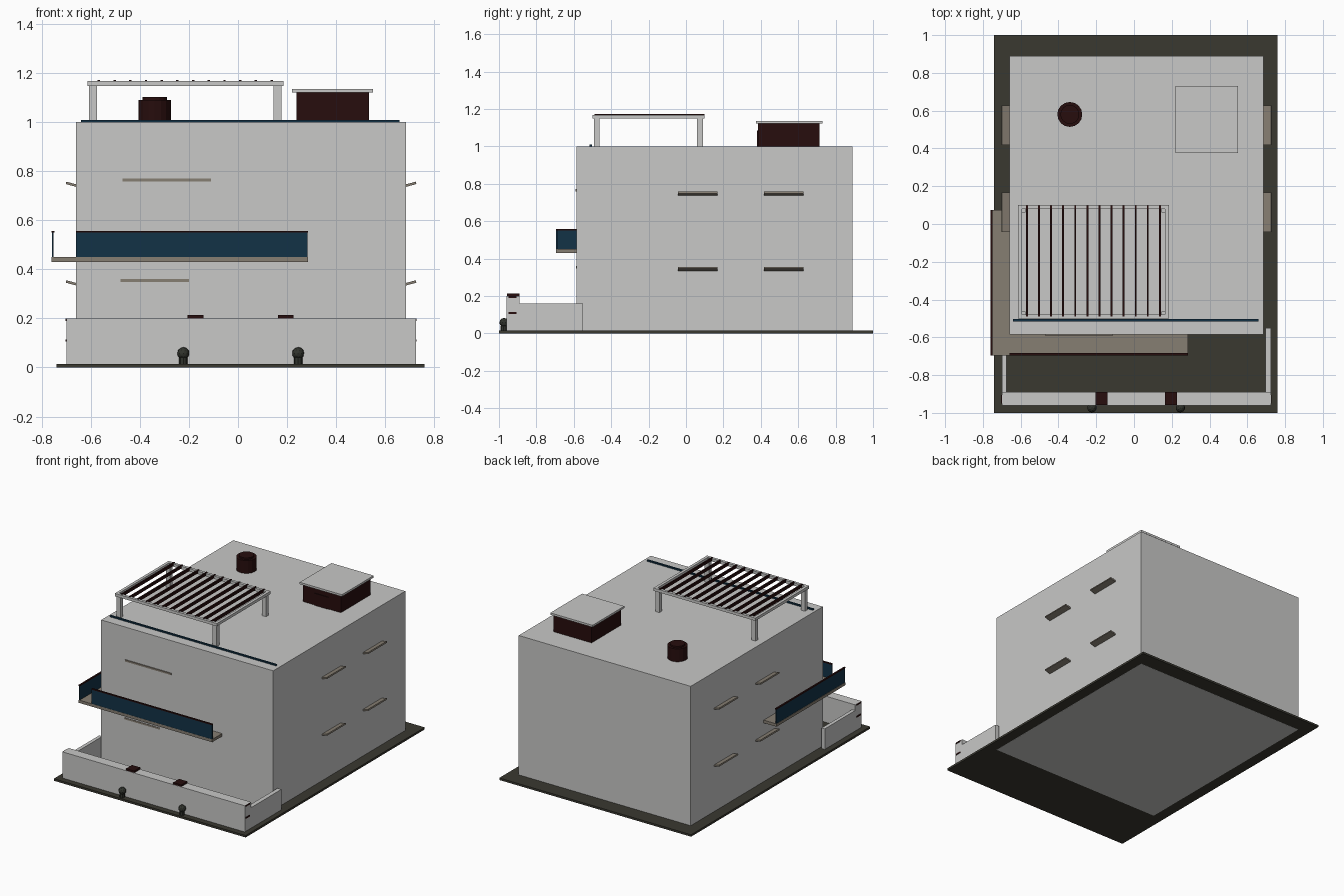
import bpy
import math

cube = bpy.data.objects.get("Cube")
if cube:
    bpy.data.objects.remove(cube, do_unlink=True)


def material(name, r, g, b):
    m = bpy.data.materials.new(name)
    m.use_nodes = True
    m.diffuse_color = (r, g, b, 1)
    m.node_tree.nodes["Principled BSDF"].inputs["Base Color"].default_value = (r, g, b, 1)
    return m


WALL = material("pale grey plaster", 0.58, 0.58, 0.57)
STONE = material("taupe stone", 0.24, 0.21, 0.17)
GROUND = material("dark olive paving", 0.042, 0.04, 0.03)
MAROON = material("dark maroon", 0.02, 0.004, 0.004)
BLUE = material("deep blue panel", 0.006, 0.032, 0.062)
SHRUB = material("dark foliage", 0.03, 0.033, 0.026)


def box(name, mat, x, y, z, tilt=0):
    """Box from (min, max) pairs, optionally tilted about the y axis."""
    lo, hi = zip(x, y, z)
    centre = [(a + b) / 2 for a, b in zip(lo, hi)]
    bpy.ops.mesh.primitive_cube_add(size=1, location=centre, rotation=(0, tilt, 0))
    ob = bpy.context.object
    ob.name = name
    ob.scale = [b - a for a, b in zip(lo, hi)]
    ob.data.materials.append(mat)
    return ob


def cylinder(name, mat, x, y, z, radius, sides):
    bpy.ops.mesh.primitive_cylinder_add(vertices=sides, radius=radius, depth=z[1] - z[0],
                                        location=(x, y, sum(z) / 2))
    bpy.context.object.name = name
    bpy.context.object.data.materials.append(mat)


# Plot and house block
box("ground_slab", GROUND, (-0.74, 0.76), (-1, 1), (0.0005, 0.015))
box("house_body", WALL, (-0.66, 0.685), (-0.585, 0.89), (0, 1))

# Garden wall with end slots, gate caps and shrubs
box("front_garden_wall", WALL, (-0.70, 0.725), (-0.96, -0.89), (0.001, 0.2))
for side, x in (("right", (-0.70, -0.675)), ("left", (0.695, 0.725))):
    box(side + "_garden_wall", WALL, x, (-0.89, -0.55), (0.001, 0.16))
for side, x in (("right", -0.70), ("left", 0.725)):
    for z in (0.11, 0.195):
        box(side + "_wall_slot", MAROON, (x - 0.003, x + 0.003), (-0.95, -0.905), (z - 0.005, z + 0.005))
for x in (-0.173, 0.195):
    box("gate_cap", MAROON, (x - 0.032, x + 0.032), (-0.957, -0.89), (0.197, 0.213))
for x in (-0.223, 0.245):
    cylinder("shrub_stem", SHRUB, x, -0.975, (0.015, 0.04), 0.017, 8)
    bpy.ops.mesh.primitive_ico_sphere_add(subdivisions=2, radius=0.025, location=(x, -0.973, 0.058))
    bpy.context.object.name = "shrub"
    bpy.context.object.data.materials.append(SHRUB)

# Wraparound balcony: slabs, blue panels and rails
box("balcony_front_slab", STONE, (-0.76, 0.285), (-0.695, -0.585), (0.43, 0.45))
box("balcony_side_slab", STONE, (-0.76, -0.66), (-0.585, 0.075), (0.43, 0.45))
box("balcony_front_panel", BLUE, (-0.66, 0.283), (-0.694, -0.686), (0.45, 0.55))
box("balcony_side_panel", BLUE, (-0.758, -0.752), (-0.694, 0.073), (0.45, 0.55))
box("balcony_front_rail", MAROON, (-0.66, 0.285), (-0.696, -0.684), (0.55, 0.557))
box("balcony_side_rail", MAROON, (-0.76, -0.748), (-0.696, 0.075), (0.55, 0.557))

# Tilted window shades on both sides, thin shades on the front
for side, x, turn in (("right", -0.68, 1), ("left", 0.705, -1)):
    for y in (-0.042, 0.418):
        for z in (0.345, 0.747):
            box(side + "_window_shade", STONE, (x - 0.022, x + 0.022), (y, y + 0.21),
                (z - 0.005, z + 0.005), turn * math.radians(15))
box("upper_front_shade", STONE, (-0.47, -0.11), (-0.591, -0.58), (0.759, 0.771))
box("lower_front_shade", STONE, (-0.48, -0.20), (-0.588, -0.58), (0.348, 0.36))

# Roof edge strip
box("roof_edge_strip", BLUE, (-0.64, 0.658), (-0.515, -0.502), (1, 1.009))

# Pergola
for x in (-0.607, 0.145):
    for y in (-0.492, 0.06):
        box("pergola_post", WALL, (x, x + 0.032), (y, y + 0.03), (1, 1.15))
for y in (-0.5, 0.08):
    box("pergola_long_beam", WALL, (-0.613, 0.185), (y, y + 0.02), (1.148, 1.168))
for x in (-0.613, 0.165):
    box("pergola_short_beam", WALL, (x, x + 0.02), (-0.48, 0.08), (1.148, 1.168))
for i in range(12):
    x = -0.567 + i * 0.064
    box("pergola_slat", MAROON, (x - 0.005, x + 0.005), (-0.49, 0.098), (1.153, 1.173))

# Roof tank and stair hut
cylinder("roof_tank", MAROON, -0.34, 0.58, (1, 1.091), 0.066, 16)
cylinder("roof_tank_lid", MAROON, -0.34, 0.58, (1.091, 1.102), 0.05, 16)
box("roof_hut", MAROON, (0.238, 0.535), (0.385, 0.715), (1, 1.121))
box("roof_hut_door", MAROON, (0.33, 0.44), (0.38, 0.385), (1, 1.085))
box("roof_hut_cover", WALL, (0.22, 0.55), (0.375, 0.73), (1.121, 1.135))
